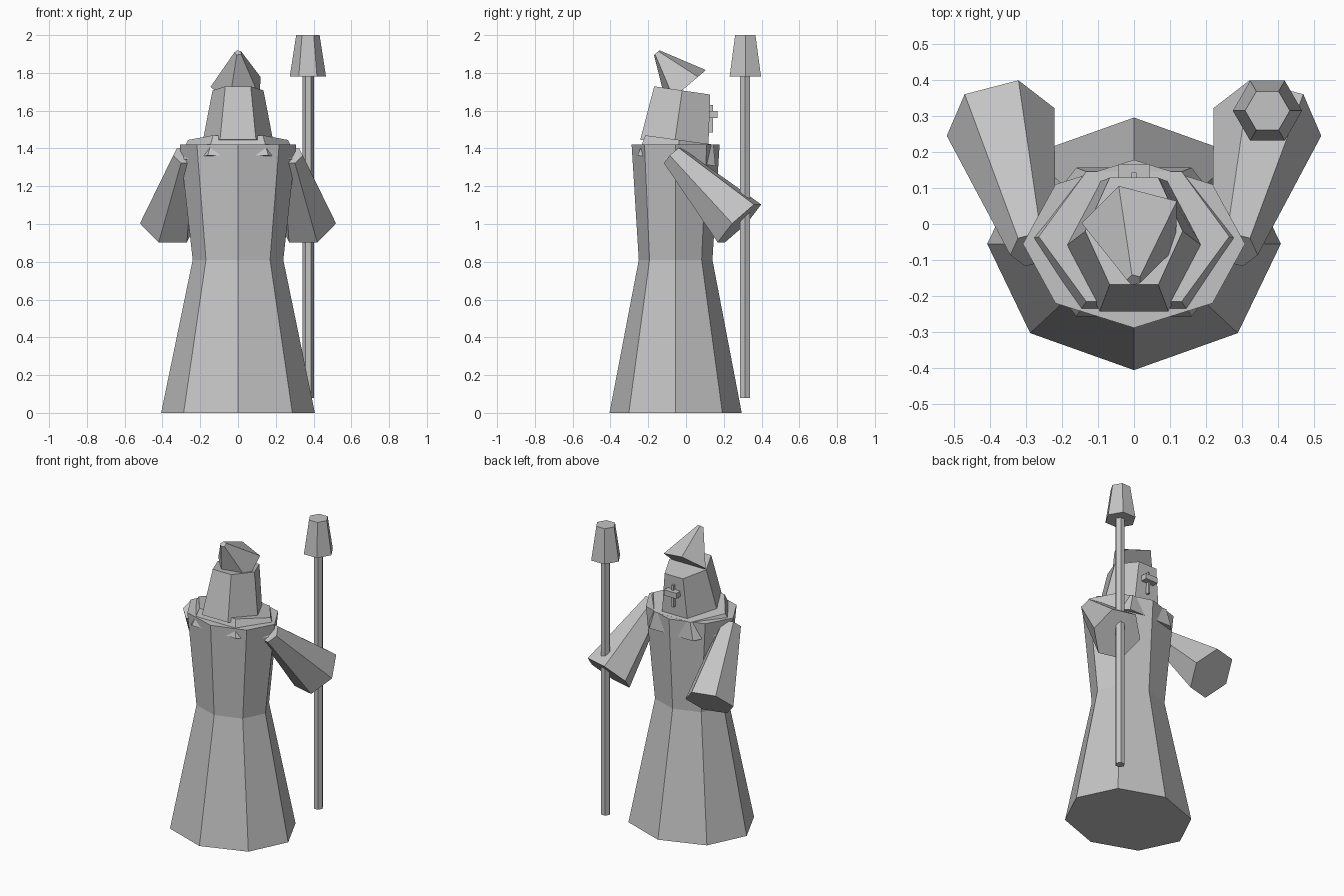
import bpy, bmesh, math
from mathutils import Vector

if "Cube" in bpy.data.objects:
    bpy.data.objects.remove(bpy.data.objects["Cube"])

mat = bpy.data.materials.new("stone grey")
mat.diffuse_color = (0.55, 0.55, 0.55, 1)
mat.use_nodes = True
mat.node_tree.nodes["Principled BSDF"].inputs["Base Color"].default_value = mat.diffuse_color


def finish(name, bm):
    bmesh.ops.recalc_face_normals(bm, faces=bm.faces)
    me = bpy.data.meshes.new(name)
    bm.to_mesh(me)
    bm.free()
    me.materials.append(mat)
    ob = bpy.data.objects.new(name, me)
    bpy.context.collection.objects.link(ob)
    return ob


def frustum(name, sides, c0, r0, c1, r1, u=(1, 0, 0), turn=0.0):
    """Closed tapered prism from c0 to c1; r = (radius along u, radius across)."""
    c0, c1, u = Vector(c0), Vector(c1), Vector(u).normalized()
    v = (c1 - c0).normalized().cross(u)
    bm = bmesh.new()
    rings = []
    for c, (ra, rb) in ((c0, r0), (c1, r1)):
        angles = [math.radians(turn) + math.tau * i / sides for i in range(sides)]
        rings.append([bm.verts.new(c + u * ra * math.cos(a) + v * rb * math.sin(a))
                      for a in angles])
    for i in range(sides):
        j = (i + 1) % sides
        bm.faces.new((rings[0][i], rings[0][j], rings[1][j], rings[1][i]))
    bm.faces.new(rings[0][::-1])
    bm.faces.new(rings[1])
    return finish(name, bm)


def box(name, lo, hi):
    bm = bmesh.new()
    bmesh.ops.create_cube(bm, size=1)
    for vert in bm.verts:
        vert.co = [lo[k] + (vert.co[k] + 0.5) * (hi[k] - lo[k]) for k in range(3)]
    return finish(name, bm)


# robe: flared skirt and torso
Y = -0.055
frustum("robe_skirt", 8, (0, Y, 0), (0.407, 0.35), (0, Y, 0.81), (0.24, 0.195))
frustum("robe_torso", 8, (0, Y, 0.81), (0.24, 0.195), (0, Y, 1.42), (0.308, 0.233))

# tilted collar, its lower corners poke through the torso
frustum("collar", 6, (0, -0.05, 1.335), (0.32, 0.24), (0, -0.035, 1.445), (0.264, 0.21))

# hooded head and backward-leaning peak
frustum("hood", 6, (0, -0.062, 1.42), (0.19, 0.21), (0, -0.02, 1.707), (0.135, 0.173))
frustum("hood_peak", 5, (0, 0, 1.725), (0.145, 0.145),
        (0, -0.155, 1.907), (0.02, 0.02), turn=35)

# face details
box("face_strip", (-0.007, 0.11, 1.485), (0.007, 0.143, 1.63))
box("face_bar", (-0.045, 0.11, 1.56), (0.045, 0.166, 1.597))

# wide sleeves, mirrored
for side, s in (("right", 1), ("left", -1)):
    frustum("sleeve_" + side, 6, (0.28 * s, -0.07, 1.363), (0.065, 0.066),
            (0.37 * s, 0.283, 1.003), (0.154, 0.163), u=(0.967 * s, -0.25, 0))

# staff
frustum("staff_shaft", 6, (0.372, 0.312, 0.08), (0.03, 0.03), (0.372, 0.312, 1.8), (0.03, 0.03))
frustum("staff_head", 6, (0.37, 0.314, 1.78), (0.096, 0.096), (0.37, 0.314, 2.0), (0.062, 0.062))
